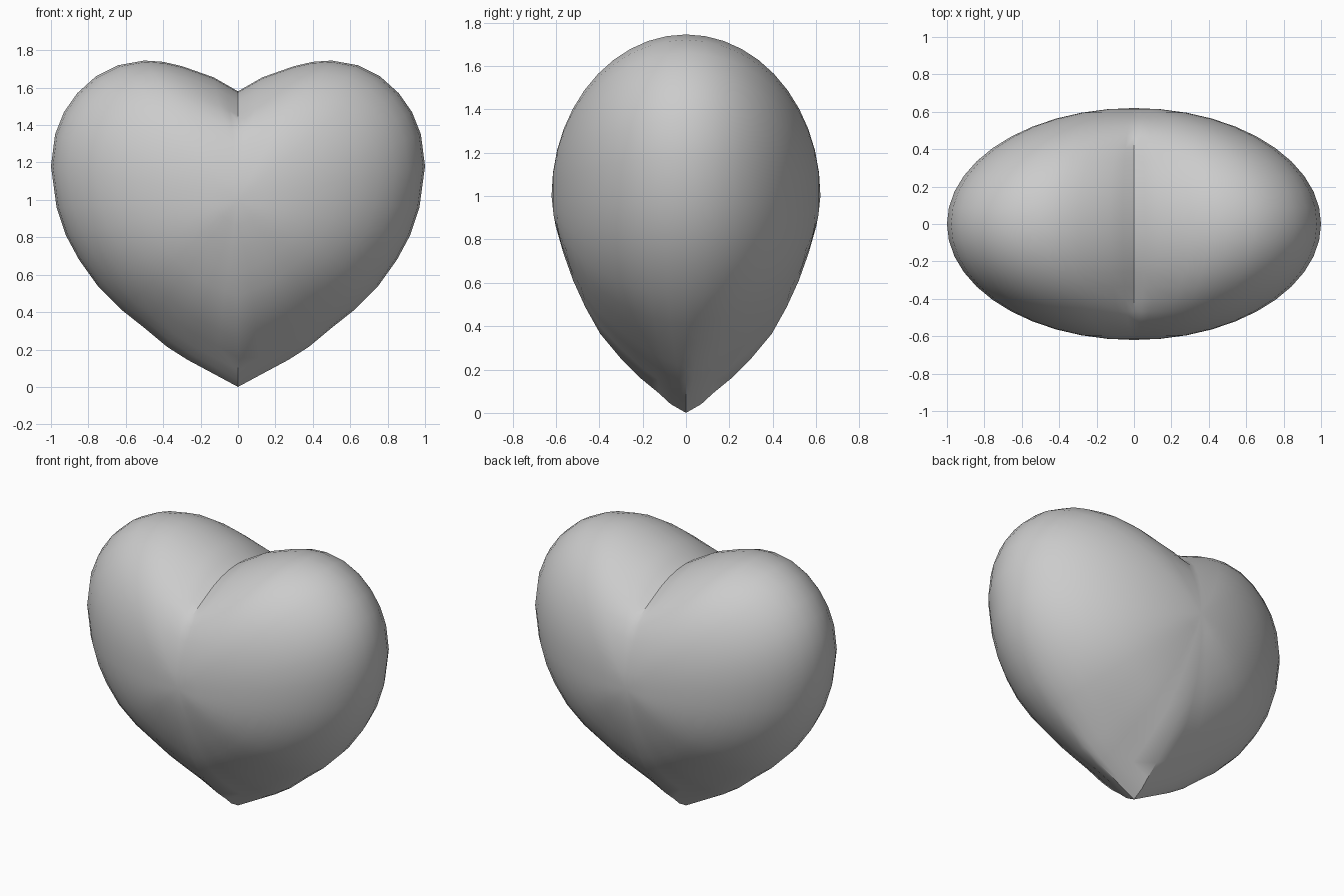
import bpy, bmesh, math

if "Cube" in bpy.data.objects:
    bpy.data.objects.remove(bpy.data.objects["Cube"])

# Right half of the heart outline (x, z), from notch to tip
HALF = [(0, 1.58), (.06, 1.615), (.13, 1.655), (.3, 1.715), (.4, 1.738), (.5, 1.745), (.64, 1.72),
        (.76, 1.66), (.86, 1.57), (.93, 1.47), (.978, 1.35), (1.0, 1.18), (.97, .96),
        (.92, .81), (.85, .68), (.75, .54), (.62, .41), (.5, .315), (.38, .215),
        (.27, .145), (.13, .07), (0, 0)]
OUTLINE = HALF + [(-x, z) for x, z in HALF[-2:0:-1]]
DEPTH, CENTRE_Z = .62, 1.0

# Half depth toward the pointed tip (radius fraction, y)
TIP = [(0, .62), (.14, .603), (.3, .56), (.43, .515), (.55, .46), (.65, .4),
       (.8, .26), (.9, .135), (.96, .07), (1, 0)]


def tip_depth(r):
    for (a, ya), (b, yb) in zip(TIP, TIP[1:]):
        if r <= b:
            return ya + (yb - ya) * (r - a) / (b - a)
    return 0


def smoothstep(a, b, v):
    t = min(1, max(0, (v - a) / (b - a)))
    return t * t * (3 - 2 * t)


def ring_point(x, z, r, side):
    # inner rings lose the notch and the cusp
    soft = 1 - smoothstep(.45, .86, r)
    near = max(0, 1 - abs(x) / .5) ** 2
    dz = z - CENTRE_Z
    w = max(0, -dz / math.hypot(x, dz)) ** 4
    dz += soft * near * (.12 if dz > 0 else .06)
    y = (1 - w) * DEPTH * math.sqrt(max(0, 1 - r * r)) + w * tip_depth(r)
    return (x * r, side * y, CENTRE_Z + dz * r)


bm = bmesh.new()
STEPS = 11
n = len(OUTLINE)
rim = [bm.verts.new((x, 0, z)) for x, z in OUTLINE]

# Front and back domes share the rim
for side in (-1, 1):
    outer = rim
    for i in range(STEPS - 1, 0, -1):
        r = math.sin(math.pi / 2 * i / STEPS)
        ring = [bm.verts.new(ring_point(x, z, r, side)) for x, z in OUTLINE]
        for k in range(n):
            j = (k + 1) % n
            bm.faces.new((outer[k], outer[j], ring[j], ring[k]))
        outer = ring
    pole = bm.verts.new((0, side * DEPTH, CENTRE_Z))
    for k in range(n):
        bm.faces.new((outer[k], outer[(k + 1) % n], pole))

bmesh.ops.recalc_face_normals(bm, faces=bm.faces)
mesh = bpy.data.meshes.new("heart")
bm.to_mesh(mesh)
bm.free()
heart = bpy.data.objects.new("heart", mesh)
bpy.context.collection.objects.link(heart)
bpy.context.view_layer.objects.active = heart
heart.select_set(True)
bpy.ops.object.shade_smooth_by_angle(angle=math.radians(38))
